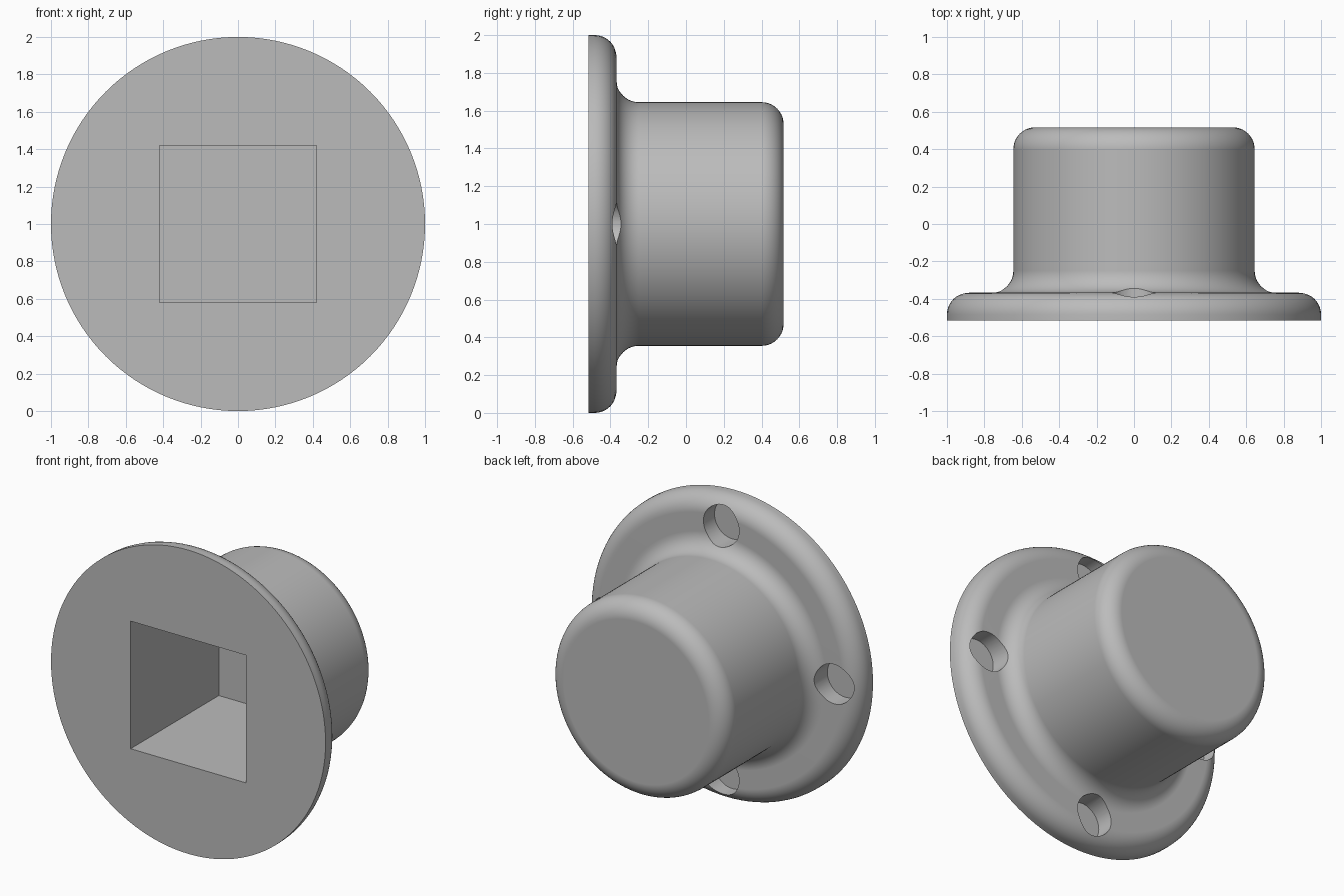
import bpy, bmesh, math
from mathutils import Matrix, Vector

if "Cube" in bpy.data.objects:
    bpy.data.objects.remove(bpy.data.objects["Cube"], do_unlink=True)

FRONT, FLANGE_BACK, BACK = -0.517, -0.367, 0.517
HUB_R, ROUND = 0.645, 0.117
AXIS_Z = 1.0

grey = bpy.data.materials.new("plain grey")
grey.use_nodes = True
colour = (0.5, 0.5, 0.5, 1)
grey.diffuse_color = colour
grey.node_tree.nodes["Principled BSDF"].inputs["Base Color"].default_value = colour


def make_object(name, bm):
    bmesh.ops.recalc_face_normals(bm, faces=bm.faces)
    mesh = bpy.data.meshes.new(name)
    bm.to_mesh(mesh)
    bm.free()
    mesh.materials.append(grey)
    obj = bpy.data.objects.new(name, mesh)
    bpy.context.collection.objects.link(obj)
    return obj


def arc(radius, y, start, end, steps=10):
    """Quarter round in the (radius, y) plane."""
    angles = [math.radians(start + (end - start) * i / steps) for i in range(steps + 1)]
    return [(radius + ROUND * math.cos(a), y + ROUND * math.sin(a)) for a in angles]


def lathe(name, profile, segments=128):
    """Turn a profile about the y axis and close both ends."""
    bm = bmesh.new()
    rings = []
    for radius, y in profile:
        angles = [math.tau * i / segments for i in range(segments)]
        rings.append([bm.verts.new((radius * math.cos(a), y, AXIS_Z + radius * math.sin(a)))
                      for a in angles])
    for low, high in zip(rings, rings[1:]):
        for i in range(segments):
            j = (i + 1) % segments
            bm.faces.new((low[i], low[j], high[j], high[i]))
    bm.faces.new(rings[0])
    bm.faces.new(rings[-1])
    return make_object(name, bm)


# Flange with rounded rim, filleted into a round hub
profile = [(1.0, FRONT)]
profile += arc(1.0 - ROUND, FLANGE_BACK - ROUND, 0, 90)
profile += arc(HUB_R + ROUND, FLANGE_BACK + ROUND, 270, 180)
profile += arc(HUB_R - ROUND, BACK - ROUND, 0, 90)
body = lathe("flanged_hub", profile)

# Square blind socket, open at the front
bm = bmesh.new()
start, floor = FRONT - 0.1, BACK - ROUND
bmesh.ops.create_cube(bm, size=1, matrix=Matrix.Translation((0, (start + floor) / 2, AXIS_Z))
                      @ Matrix.Diagonal((0.84, floor - start, 0.84, 1)))
cutters = [make_object("socket_cutter", bm)]

# Four blind holes in the back of the flange
bm = bmesh.new()
depth = 0.115
for i in range(4):
    a = i * math.pi / 2
    centre = Vector((0.822 * math.cos(a), FLANGE_BACK - depth + 0.15, AXIS_Z + 0.822 * math.sin(a)))
    bmesh.ops.create_cone(bm, cap_ends=True, segments=48, radius1=0.13, radius2=0.13, depth=0.3,
                          matrix=Matrix.Translation(centre) @ Matrix.Rotation(math.pi / 2, 4, "X"))
cutters.append(make_object("hole_cutter", bm))

bpy.ops.object.select_all(action="DESELECT")
bpy.context.view_layer.objects.active = body
body.select_set(True)
for cutter in cutters:
    cut = body.modifiers.new(cutter.name, "BOOLEAN")
    cut.operation = "DIFFERENCE"
    cut.solver = "EXACT"
    cut.object = cutter
    bpy.ops.object.modifier_apply(modifier=cut.name)
    bpy.data.objects.remove(cutter, do_unlink=True)

# Smooth rounds, crisp socket and hole edges
bpy.ops.object.shade_smooth_by_angle(angle=math.radians(25))
weighted = body.modifiers.new("even_shading", "WEIGHTED_NORMAL")
weighted.keep_sharp = True
